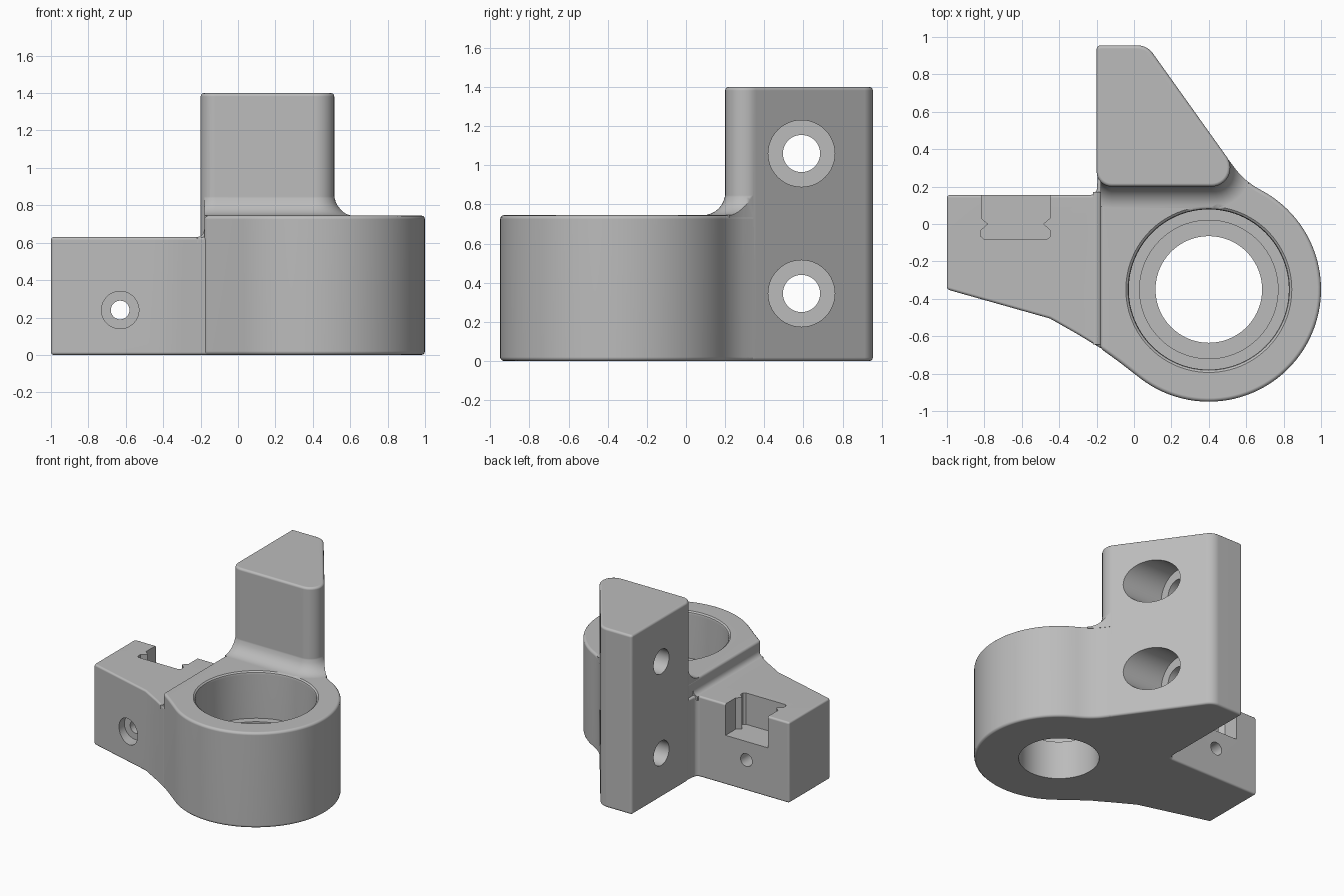
import bpy, bmesh
from math import sin, cos, pi, radians
from mathutils import Vector

cube = bpy.data.objects.get("Cube")
if cube:
    bpy.data.objects.remove(cube, do_unlink=True)

grey = bpy.data.materials.new("plain grey")
grey.use_nodes = True
grey.diffuse_color = (0.5, 0.5, 0.5, 1)
grey.node_tree.nodes["Principled BSDF"].inputs["Base Color"].default_value = (0.5, 0.5, 0.5, 1)


def arc(cx, cy, r, start, end, steps):
    angles = [radians(start + (end - start) * i / steps) for i in range(steps + 1)]
    return [(cx + r * cos(a), cy + r * sin(a)) for a in angles]


def place(a, b, h, axis):
    return {"x": (h, a, b), "y": (a, h, b), "z": (a, b, h)}[axis]


def activate(obj):
    bpy.ops.object.select_all(action="DESELECT")
    obj.select_set(True)
    bpy.context.view_layer.objects.active = obj


def loft(name, rings, axis="z", bevel=0):
    """Closed solid through (outline, height) rings, with optional rounded edges."""
    bm = bmesh.new()
    rows = [[bm.verts.new(place(a, b, h, axis)) for a, b in pts] for pts, h in rings]
    n = len(rows[0])
    for low, high in zip(rows, rows[1:]):
        for i in range(n):
            j = (i + 1) % n
            bm.faces.new((low[i], low[j], high[j], high[i]))
    bm.faces.new(rows[0][::-1])
    bm.faces.new(rows[-1])
    bmesh.ops.recalc_face_normals(bm, faces=bm.faces)
    mesh = bpy.data.meshes.new(name)
    bm.to_mesh(mesh)
    bm.free()
    mesh.materials.append(grey)
    obj = bpy.data.objects.new(name, mesh)
    bpy.context.collection.objects.link(obj)
    if bevel:
        activate(obj)
        mod = obj.modifiers.new("rounded edges", "BEVEL")
        mod.width, mod.segments = bevel, 3
        mod.limit_method, mod.angle_limit = "ANGLE", radians(50)
        mod.use_clamp_overlap = False
        bpy.ops.object.modifier_apply(modifier=mod.name)
    return obj


def prism(name, pts, low, high, axis="z", bevel=0):
    return loft(name, [(pts, low), (pts, high)], axis, bevel)


def turned(name, a, b, profile, axis, steps=48):
    """Round cutter from (radius, height) pairs along an axis."""
    return loft(name, [(arc(a, b, r, 0, 360 - 360 / steps, steps - 1), h) for r, h in profile], axis)


def combine(target, tool, operation):
    activate(target)
    mod = target.modifiers.new("combine", "BOOLEAN")
    mod.operation, mod.solver, mod.object = operation, "EXACT", tool
    bpy.ops.object.modifier_apply(modifier=mod.name)
    bpy.data.objects.remove(tool, do_unlink=True)


# Round bearing housing, flowing into the tower through a concave curve
SLANT = 35.5
housing = [(-0.18, 0.45), (-0.18, -0.665), (-0.08, -0.737)]
housing += arc(0.4, -0.35, 0.6, 231.8 - 360, 62.7, 56)
housing += arc(0.859, 0.539, 0.4, 242.7, 180 + SLANT, 10)[1:]
housing += [(0.485, 0.37), (0.3, 0.45)]
body = prism("bracket_body", housing, 0, 0.745, bevel=0.02)


# Upright tower with a slanted side and rounded corners
def tower_outline(grow=0.0):
    return (arc(-0.12, 0.28, 0.08 + grow, 180, 270, 8)
            + arc(0.415, 0.3, 0.1 + grow, -90, SLANT, 12)
            + arc(0.019, 0.855, 0.1 + grow, SLANT, 90, 6)
            + arc(-0.18, 0.935, 0.02 + grow, 90, 180, 4))


tower = prism("tower", tower_outline(), 0, 1.4, bevel=0.018)

# Concave fillet at the foot of the tower, trimmed to the housing outline
R = 0.115
rings = [(tower_outline(R), 0.732)]
for i in range(9):
    a = pi / 2 * i / 8
    rings.append((tower_outline(R * (1 - sin(a)) - 0.003 * (i == 8)), 0.745 + R * (1 - cos(a))))
foot = loft("tower_fillet", rings)
combine(foot, prism("fillet_trim", housing, 0.5, 1.2), "INTERSECT")

# Clamp arm on the right side, running on into the housing
arm_pts = [(-1, 0.155), (-1, -0.35), (-0.45, -0.505), (-0.3, -0.59), (-0.18, -0.663),
           (0, -0.7), (0, 0.3), (-0.19, 0.3), (-0.199, 0.185), (-0.207, 0.163), (-0.23, 0.155)]
arm = prism("arm", arm_pts, 0, 0.63, bevel=0.015)

# Small fillet where the arm meets the higher housing
step_pts = [(-0.15, 0.6), (-0.22, 0.6), (-0.22, 0.629), (-0.2, 0.635), (-0.186, 0.65),
            (-0.179, 0.675), (-0.15, 0.675)]
step = prism("step_fillet", step_pts, -0.645, 0.17, "y")

for part in (tower, foot, arm, step):
    combine(body, part, "UNION")

# Stepped bearing bore with a rounded lip
bore = [(0.285, -0.1), (0.285, 0.3), (0.37, 0.3), (0.37, 0.38), (0.428, 0.38),
        (0.428, 0.723), (0.432, 0.736), (0.445, 0.746), (0.445, 0.8)]
cutters = [turned("bore_cutter", 0.4, -0.35, bore, "z", 96)]

# Counterbored screw holes through the tower
for z in (0.345, 1.06):
    hole = [(0.095, -0.5), (0.095, 0.1), (0.17, 0.1), (0.17, 0.9)]
    cutters.append(turned("tower_hole_cutter", 0.59, z, hole, "x"))

# Counterbored screw hole through the arm
hole = [(0.1, -0.9), (0.1, -0.36), (0.05, -0.36), (0.05, 0.5)]
cutters.append(turned("arm_hole_cutter", -0.63, 0.24, hole, "y"))

# Nut slot in the arm, open at the top and back, with a pair of small ribs
half = [(0.183, 0.3), (0.183, 0.03), (0.147, 0), (0.187, -0.035), (0.187, -0.065), (0.17, -0.08)]
slot = [(-0.633 + x, y) for x, y in half] + [(-0.633 - x, y) for x, y in reversed(half)]
cutters.append(prism("slot_cutter", slot, 0.385, 0.7))

for cutter in cutters:
    combine(body, cutter, "DIFFERENCE")

# Smooth curved faces while keeping flat faces flat
activate(body)
bpy.ops.object.shade_smooth_by_angle(angle=radians(35))
normals = body.modifiers.new("flat face normals", "WEIGHTED_NORMAL")
normals.keep_sharp = True
